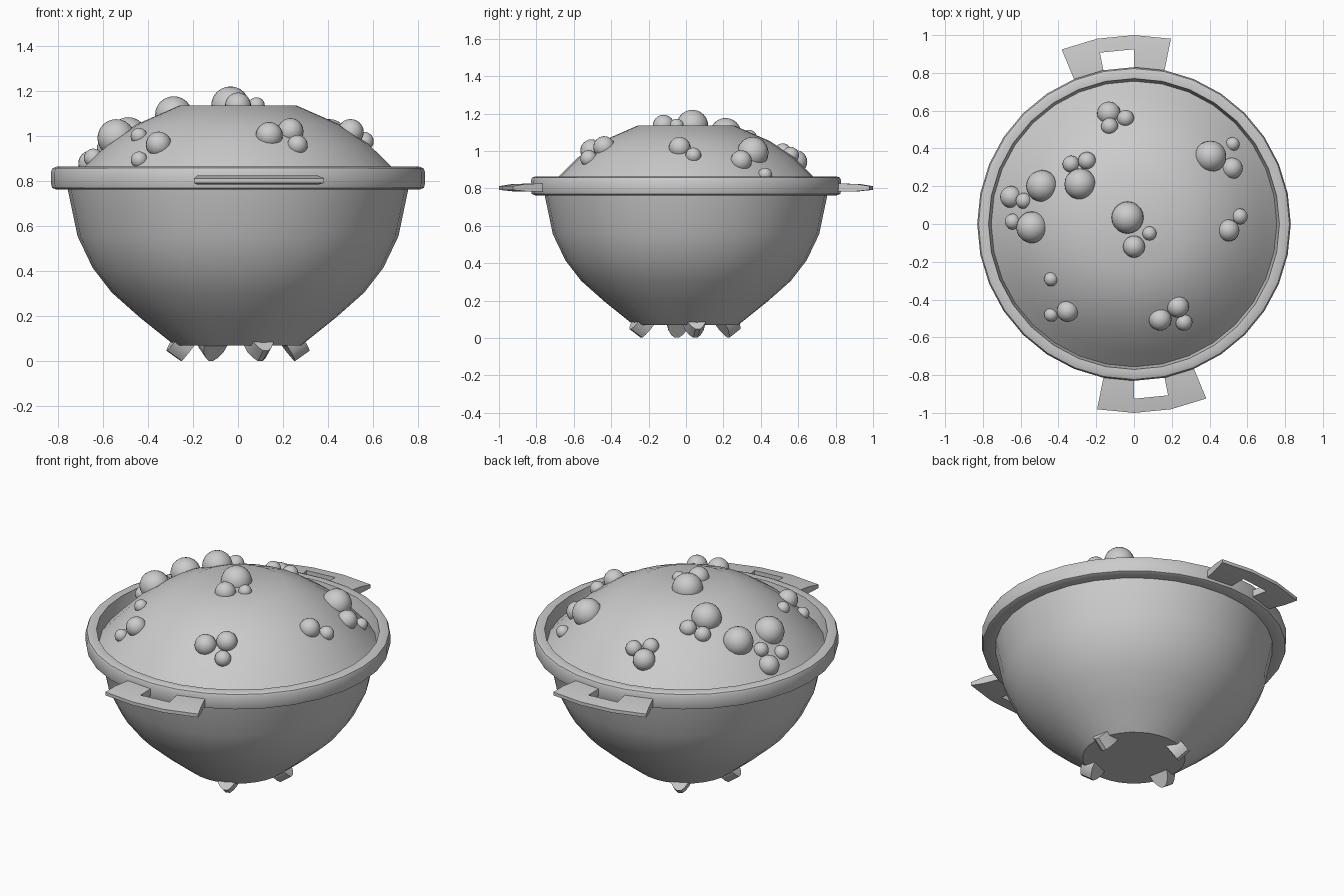
import bpy, bmesh, math
from mathutils import Vector

if "Cube" in bpy.data.objects:
    bpy.data.objects.remove(bpy.data.objects["Cube"])

SEG = 32
STEP = 2 * math.pi / SEG


def finish(name, bm, angle=35):
    bmesh.ops.recalc_face_normals(bm, faces=bm.faces[:])
    mesh = bpy.data.meshes.new(name)
    bm.to_mesh(mesh)
    bm.free()
    ob = bpy.data.objects.new(name, mesh)
    bpy.context.collection.objects.link(ob)
    bpy.ops.object.select_all(action='DESELECT')
    ob.select_set(True)
    bpy.context.view_layer.objects.active = ob
    bpy.ops.object.shade_smooth_by_angle(angle=math.radians(angle))
    return ob


def lathe(name, profile, cap=False, closed=False):
    """Revolve (radius, z) points; cap fills the first ring."""
    bm = bmesh.new()
    rings = [[bm.verts.new((r * math.cos(i * STEP), r * math.sin(i * STEP), z))
              for i in range(SEG)] for r, z in profile]
    pairs = list(zip(rings, rings[1:]))
    if closed:
        pairs.append((rings[-1], rings[0]))
    for a, b in pairs:
        for i in range(SEG):
            j = (i + 1) % SEG
            bm.faces.new((a[i], a[j], b[j], b[i]))
    if cap:
        bm.faces.new(rings[0])
    ob = finish(name, bm)
    if cap and profile[0][1] > profile[-1][1] and ob.data.polygons[-1].normal.z < 0:
        ob.data.flip_normals()
    return ob


# Bowl, rim and domed filling
lathe("bowl", [(.28, .07), (.436, .195), (.56, .305), (.645, .415),
               (.712, .555), (.757, .77)], cap=True)
lathe("rim", [(.75, .765), (.805, .762), (.825, .77), (.83, .79), (.83, .84),
              (.823, .857), (.805, .864), (.77, .862), (.755, .78)], closed=True)
DOME = [(.26, 1.135), (.45, 1.052), (.578, .965), (.68, .865), (.765, .775)]
lathe("filling_dome", DOME, cap=True)


def dome_at(r):
    """Height and slope angle of the dome at a radius."""
    prev = (0, 1.135)
    for p in DOME:
        if r <= p[0]:
            break
        prev = p
    slope = (p[1] - prev[1]) / (p[0] - prev[0])
    return prev[1] + slope * (r - prev[0]), math.atan(slope)


# Clusters of balls half sunk into the dome: x, y, radius
BALLS = [
    (-.034, .034, .085), (0, -.12, .058), (.082, -.05, .037),
    (-.288, .214, .083), (-.336, .32, .045), (-.25, .336, .047),
    (-.494, .204, .084), (-.659, .145, .058), (-.59, .124, .042),
    (-.547, -.018, .084), (-.648, .013, .042),
    (-.442, -.294, .037), (-.357, -.468, .057), (-.442, -.484, .037),
    (.14, -.51, .06), (.235, -.442, .058), (.267, -.526, .045),
    (.505, -.034, .058), (.564, .04, .042),
    (.41, .362, .084), (.526, .299, .057), (.526, .426, .037),
    (-.135, .595, .062), (-.13, .521, .045), (-.045, .563, .045)]
for n, (x, y, rad) in enumerate(BALLS):
    r = math.hypot(x, y)
    r2 = r - rad * (1 - math.cos(dome_at(r)[1])) / 2
    z, _ = dome_at(r2)
    bm = bmesh.new()
    bmesh.ops.create_uvsphere(bm, u_segments=20, v_segments=12, radius=rad)
    bmesh.ops.translate(bm, verts=bm.verts[:], vec=(x * r2 / r, y * r2 / r, z))
    finish(f"ball_{n + 1}", bm)


# Two opposite carrying handles, each following three rim segments with a slot
def handle(name, turn):
    bm = bmesh.new()
    radii = [(.79, .826, .784), (.925, .824, .784), (1.0, .812, .792)]
    grids = []
    for k in (1, 2):
        grids.append([[bm.verts.new((row[0] * math.cos(turn + a * STEP),
                                     row[0] * math.sin(turn + a * STEP), row[k]))
                       for row in radii] for a in range(7, 11)])
    cells = [(a, b) for a in range(3) for b in range(2) if (a, b) != (1, 0)]
    edges = {}
    for a, b in cells:
        loop = [(a, b), (a + 1, b), (a + 1, b + 1), (a, b + 1)]
        for g in grids:
            bm.faces.new([g[i][j] for i, j in loop])
        for p, q in zip(loop, loop[1:] + loop[:1]):
            edges.setdefault(frozenset((p, q)), []).append((p, q))
    # side walls on edges used by one cell only
    for use in edges.values():
        if len(use) == 1:
            (i, j), (k, m) = use[0]
            bm.faces.new((grids[0][i][j], grids[0][k][m],
                          grids[1][k][m], grids[1][i][j]))
    finish(name, bm, 30)


handle("back_handle", 0)
handle("front_handle", math.pi)


# Four tapered feet pointing out of the lower bowl
def foot(name, angle):
    out = Vector((math.cos(angle), math.sin(angle), 0))
    side = Vector((-out.y, out.x, 0))
    up = Vector((0, 0, 1))
    slope = (out * .82 + up * .57)
    down = (out * .57 - up * .82)
    base = out * .243 + up * .092
    bm = bmesh.new()
    rings = []
    for dist, half in ((0, .058), (.035, .05), (.065, .031), (.082, .012)):
        c = base + down * dist
        rings.append([bm.verts.new(c + side * half * s + slope * .04 * t)
                      for s, t in ((-1, -1), (1, -1), (1, 1), (-1, 1))])
    for a, b in zip(rings, rings[1:]):
        for i in range(4):
            j = (i + 1) % 4
            bm.faces.new((a[i], a[j], b[j], b[i]))
    bm.faces.new(rings[0])
    bm.faces.new(rings[-1])
    finish(name, bm, 30)


for n, deg in enumerate((11.25, 118, 191.25, 292.5)):
    foot(f"foot_{n + 1}", math.radians(deg))
